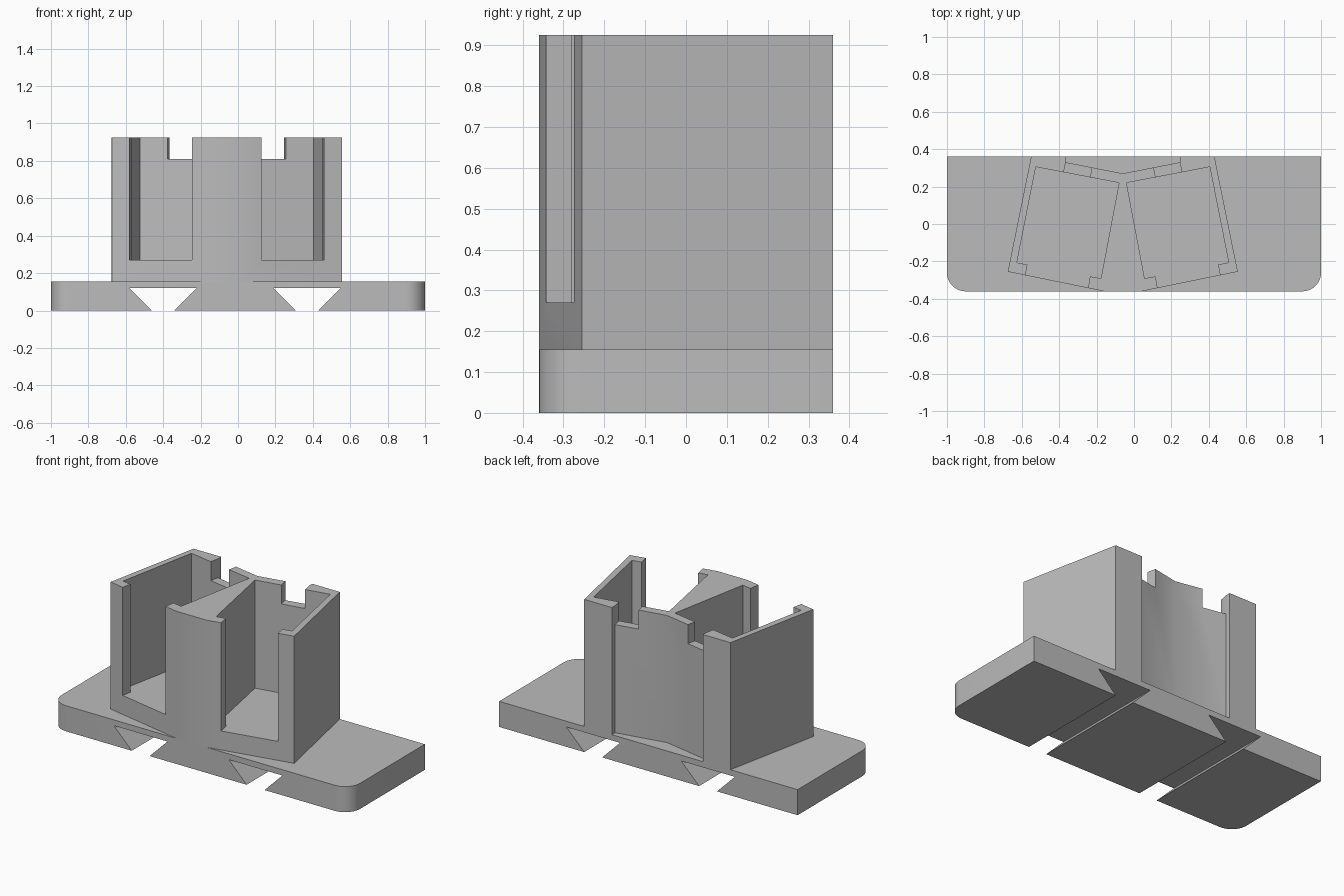
import bpy, bmesh, math
from mathutils import Vector

cube = bpy.data.objects.get("Cube")
if cube:
    bpy.data.objects.remove(cube, do_unlink=True)

grey = bpy.data.materials.new("plain grey")
grey.use_nodes = True
colour = (0.5, 0.5, 0.5, 1)
grey.diffuse_color = colour
grey.node_tree.nodes["Principled BSDF"].inputs["Base Color"].default_value = colour

CENTRE = -0.06     # middle of the twin holder
BASE_TOP = 0.155
TOP = 0.925


def prism(name, points, start, depth):
    """Extrude a closed 3D outline along a depth vector."""
    bm = bmesh.new()
    face = bm.faces.new([bm.verts.new(p) for p in points])
    new = bmesh.ops.extrude_face_region(bm, geom=[face])["geom"]
    bmesh.ops.translate(bm, vec=Vector(depth),
                        verts=[v for v in new if isinstance(v, bmesh.types.BMVert)])
    bmesh.ops.translate(bm, vec=Vector(start), verts=bm.verts[:])
    bmesh.ops.recalc_face_normals(bm, faces=bm.faces[:])
    mesh = bpy.data.meshes.new(name)
    bm.to_mesh(mesh)
    bm.free()
    mesh.materials.append(grey)
    obj = bpy.data.objects.new(name, mesh)
    bpy.context.collection.objects.link(obj)
    return obj


def upright(name, outline, bottom, top):
    return prism(name, [(x, y, 0) for x, y in outline], (0, 0, bottom), (0, 0, top - bottom))


def cut(target, cutter):
    cutter.hide_render = True
    mod = target.modifiers.new("cut", "BOOLEAN")
    mod.operation = "DIFFERENCE"
    mod.solver = "EXACT"
    mod.object = cutter
    bpy.context.view_layer.objects.active = target
    bpy.ops.object.modifier_apply(modifier=mod.name)
    bpy.data.objects.remove(cutter, do_unlink=True)


def sided(outline, side):
    return [(CENTRE + side * x, y) for x, y in outline]


def smooth(obj):
    bpy.ops.object.select_all(action="DESELECT")
    obj.select_set(True)
    bpy.context.view_layer.objects.active = obj
    bpy.ops.object.shade_smooth_by_angle(angle=math.radians(30))


# Base plate with two rounded front corners
radius = 0.1
arc = [(0.9 + radius * math.sin(a), -0.26 - radius * math.cos(a))
       for a in (math.radians(9 * i) for i in range(11))]
half_plate = arc + [(1, 0.36)]
plate = half_plate + [(-x, y) for x, y in reversed(half_plate)]
base = upright("base_plate", plate, 0, BASE_TOP)

# Dovetail slots running front to back underneath
for x in (-0.4, 0.37):
    slot = [(-0.05, 0, -0.01), (0.05, 0, -0.01), (0.18, 0, 0.12), (-0.18, 0, 0.12)]
    cut(base, prism("slot_cutter", slot, (x, -0.5, 0), (0, 1, 0)))
smooth(base)

# Twin holder block, splayed to both sides
half_block = [(0.1, -0.36), (0.615, -0.255), (0.49, 0.36), (0.305, 0.36), (0.305, 0.33)]
block = sided(half_block, 1) + [(CENTRE, 0.27)] + sided(half_block, -1)[::-1]
holder = upright("twin_holder", block, BASE_TOP, TOP)

# Open-fronted pockets with retaining lips, and notches in the back wall
pocket = [(0.465, 0.305), (0.02, 0.22), (0.117, -0.291), (0.175, -0.28), (0.199, -0.42),
          (0.534, -0.35), (0.51, -0.217), (0.566, -0.206)]
notch = [(0.304, 0.336), (0.305, 0.33), (0.319, 0.26), (0.179, 0.23), (0.16, 0.33)]
for side in (-1, 1):
    cut(holder, upright("pocket_cutter", sided(pocket, side), 0.27, 1.1))
    cut(holder, upright("notch_cutter", sided(notch, side), 0.81, 1.1))
smooth(holder)
